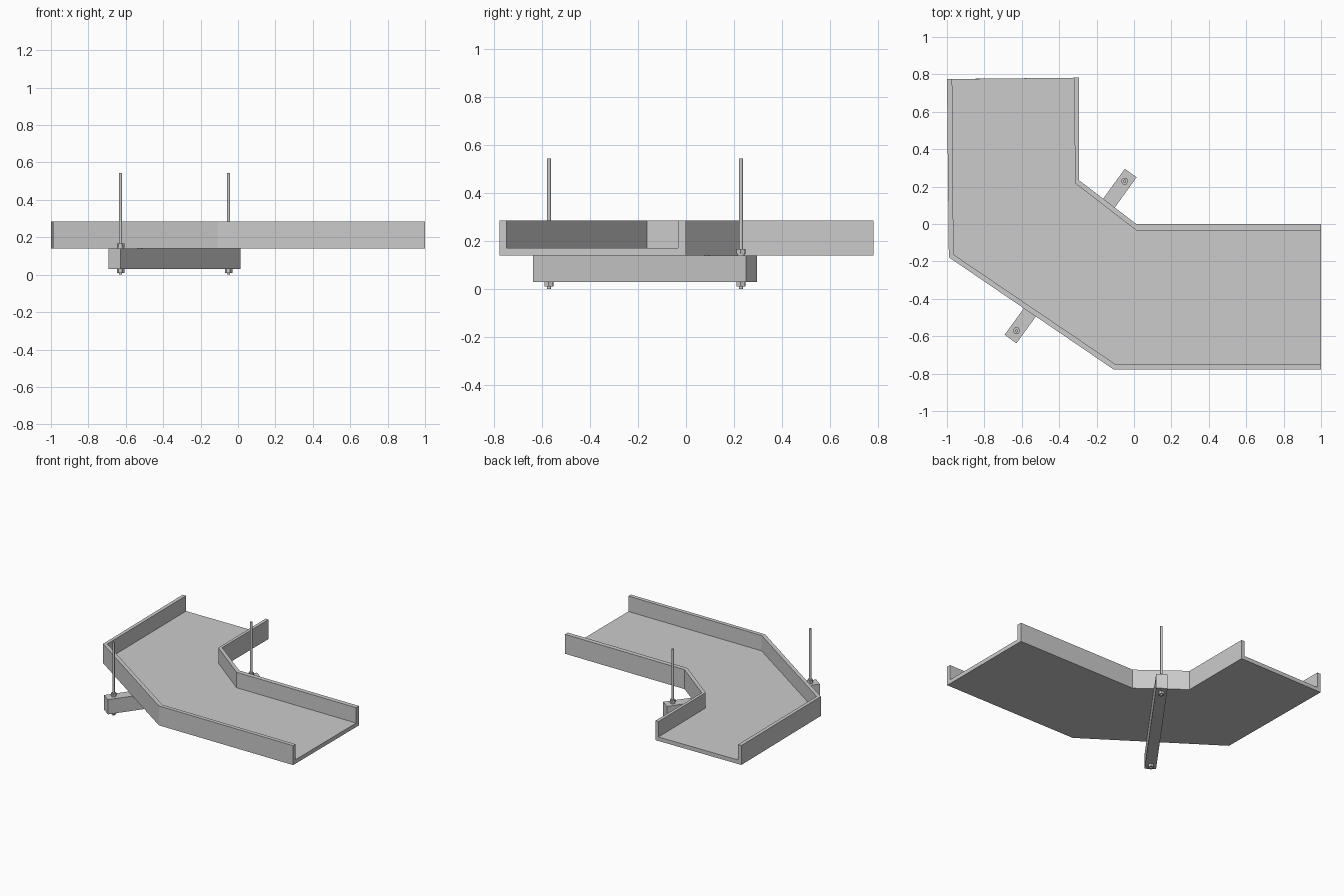
import bpy, bmesh, math
from mathutils import Vector

if "Cube" in bpy.data.objects:
    bpy.data.objects.remove(bpy.data.objects["Cube"])


def prism(name, pts, z0, z1):
    """Extrude a flat outline between two heights."""
    bm = bmesh.new()
    face = bm.faces.new([bm.verts.new((x, y, z0)) for x, y in pts])
    ext = bmesh.ops.extrude_face_region(bm, geom=[face])
    verts = [g for g in ext["geom"] if isinstance(g, bmesh.types.BMVert)]
    bmesh.ops.translate(bm, verts=verts, vec=(0, 0, z1 - z0))
    bmesh.ops.recalc_face_normals(bm, faces=bm.faces)
    me = bpy.data.meshes.new(name)
    bm.to_mesh(me)
    bm.free()
    ob = bpy.data.objects.new(name, me)
    bpy.context.collection.objects.link(ob)
    return ob


def cylinder(name, x, y, r, z0, z1, sides, turn=0.0):
    pts = [(x + r * math.cos(turn + 2 * math.pi * i / sides),
            y + r * math.sin(turn + 2 * math.pi * i / sides)) for i in range(sides)]
    ob = prism(name, pts, z0, z1)
    if sides > 6:
        for p in ob.data.polygons:
            p.use_smooth = abs(p.normal.z) < 0.5
        ob.data.set_sharp_from_angle(angle=math.radians(40))
    return ob


Z_BASE, Z_FLOOR, Z_TOP = 0.14, 0.17, 0.285

# Tray: outside outline and inside faces of the two side walls
outer = [(-1.0, 0.775), (-0.99, -0.178), (-0.11, -0.777), (1.0, -0.777)]
outer_in = [(-0.972, 0.775), (-0.965, -0.163), (-0.102, -0.748), (1.0, -0.748)]
inner = [(-0.295, 0.782), (-0.295, 0.235), (0.012, 0.0), (1.0, 0.0)]
inner_in = [(-0.32, 0.782), (-0.315, 0.218), (0.012, -0.034), (1.0, -0.034)]


def tray():
    """Floor and both walls as one U-section swept round the bend."""
    bm = bmesh.new()
    rings = []
    for a, b, c, d in zip(outer, outer_in, inner_in, inner):
        section = [(a, Z_BASE), (a, Z_TOP), (b, Z_TOP), (b, Z_FLOOR),
                   (c, Z_FLOOR), (c, Z_TOP), (d, Z_TOP), (d, Z_BASE)]
        rings.append([bm.verts.new((*p, z)) for p, z in section])
    for r, s in zip(rings, rings[1:]):
        for i in range(8):
            j = (i + 1) % 8
            bm.faces.new((r[i], r[j], s[j], s[i]))
    for r in (rings[0], rings[-1]):
        bm.faces.new(r)
    bmesh.ops.recalc_face_normals(bm, faces=bm.faces)
    me = bpy.data.meshes.new("cable_tray_bend")
    bm.to_mesh(me)
    bm.free()
    bpy.context.collection.objects.link(bpy.data.objects.new("cable_tray_bend", me))


tray()

# Support bar running diagonally under the bend
a, b = Vector((-0.66, -0.615)), Vector((-0.0175, 0.2725))
d = (b - a).normalized()
n = Vector((-d.y, d.x)) * 0.039
prism("support_bar", [a + n, a - n, b - n, b + n], 0.03, Z_BASE)

# Threaded hanger rods with nuts and washers above and below the bar
turn = math.atan2(d.y, d.x)
for side, (x, y) in (("left", (-0.628, -0.571)), ("right", (-0.05, 0.229))):
    cylinder(f"hanger_rod_{side}", x, y, 0.0085, 0.0, 0.545, 16)
    cylinder(f"upper_washer_{side}", x, y, 0.015, 0.14, 0.148, 16)
    cylinder(f"upper_nut_{side}", x, y, 0.02, 0.146, 0.166, 6, turn)
    cylinder(f"lower_washer_{side}", x, y, 0.017, 0.025, 0.03, 16)
    cylinder(f"lower_nut_{side}", x, y, 0.02, 0.01, 0.03, 6, turn)
